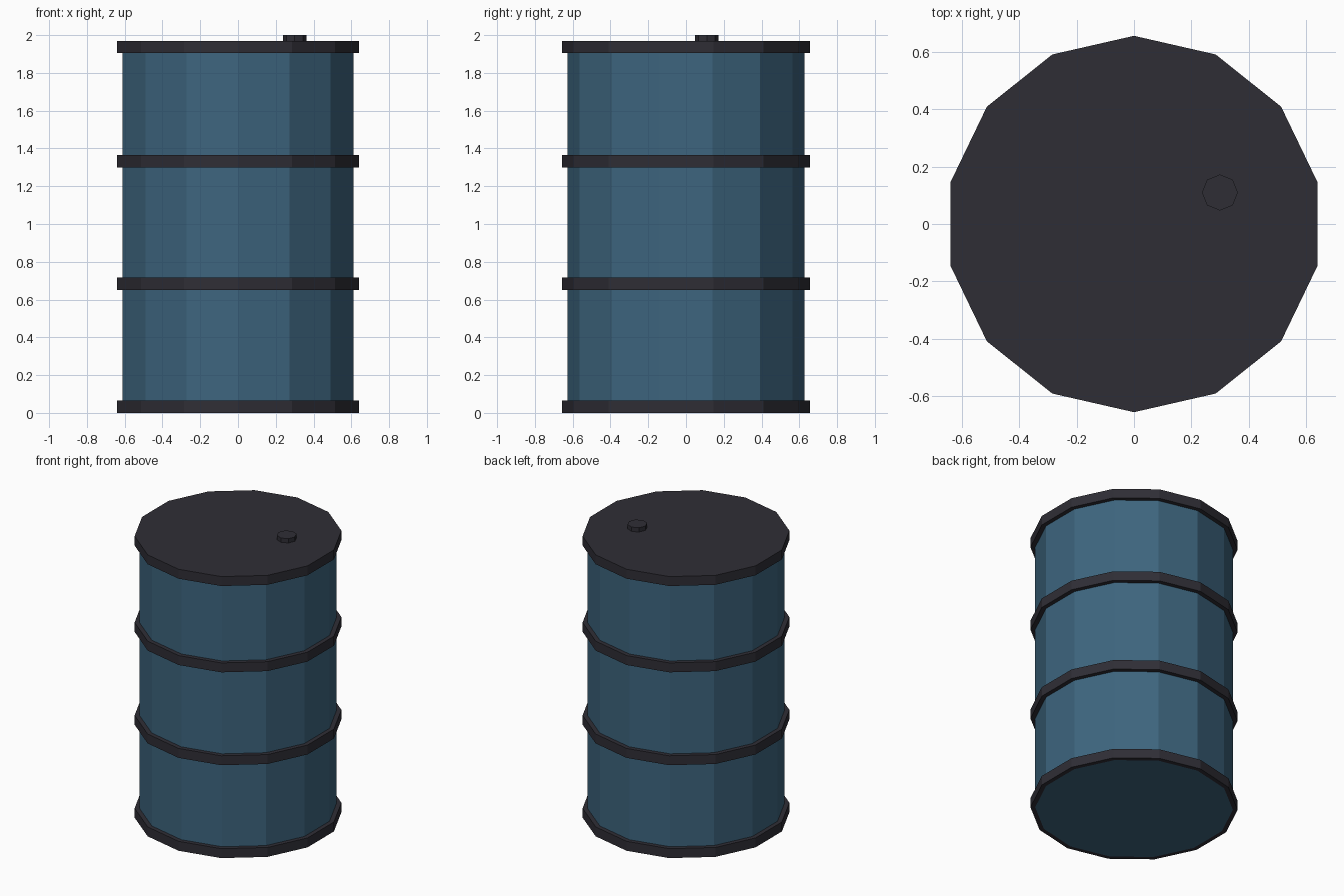
import bpy
import bmesh
import math

if "Cube" in bpy.data.objects:
    bpy.data.objects.remove(bpy.data.objects["Cube"])

SIDES = 14
R_BODY, R_HOOP = 0.627, 0.657


def material(name, rgb):
    m = bpy.data.materials.new(name)
    m.diffuse_color = (*rgb, 1.0)
    m.use_nodes = True
    m.node_tree.nodes["Principled BSDF"].inputs["Base Color"].default_value = m.diffuse_color
    return m


blue = material("blue_paint", (0.047, 0.130, 0.210))
dark = material("dark_metal", (0.028, 0.027, 0.036))


def finish(name, bm, mat):
    bmesh.ops.recalc_face_normals(bm, faces=bm.faces)
    mesh = bpy.data.meshes.new(name)
    bm.to_mesh(mesh)
    bm.free()
    mesh.materials.append(mat)
    obj = bpy.data.objects.new(name, mesh)
    bpy.context.collection.objects.link(obj)
    return obj


def circle(bm, r, z, sides, cx=0.0, cy=0.0):
    # first corner points along +y
    return [bm.verts.new((cx + r * math.sin(math.tau * i / sides),
                          cy + r * math.cos(math.tau * i / sides), z))
            for i in range(sides)]


def bridge(bm, a, b):
    n = len(a)
    for i in range(n):
        j = (i + 1) % n
        bm.faces.new((a[i], a[j], b[j], b[i]))


def prism(name, r, z0, z1, mat, sides=SIDES, cx=0.0, cy=0.0):
    bm = bmesh.new()
    low = circle(bm, r, z0, sides, cx, cy)
    high = circle(bm, r, z1, sides, cx, cy)
    bridge(bm, low, high)
    bm.faces.new(low)
    bm.faces.new(high)
    return finish(name, bm, mat)


def hoop(name, z0, z1):
    # flat band with a hollow centre that hugs the drum wall
    bm = bmesh.new()
    rings = [circle(bm, r, z, SIDES) for r, z in
             ((R_HOOP, z0), (R_HOOP, z1), (R_BODY, z1), (R_BODY, z0))]
    for k in range(4):
        bridge(bm, rings[k], rings[(k + 1) % 4])
    return finish(name, bm, dark)


# Drum wall and base
prism("drum_body", R_BODY, 0.0, 1.94, blue)

# Bottom rim and two reinforcing hoops
for name, z in (("bottom_rim", 0.0), ("lower_hoop", 0.65), ("upper_hoop", 1.30)):
    hoop(name, z, z + 0.066)

# Lid and filler cap
prism("lid", R_HOOP, 1.904, 1.97, dark)
prism("filler_cap", 0.063, 1.95, 2.0, dark, sides=8, cx=0.30, cy=0.11)
